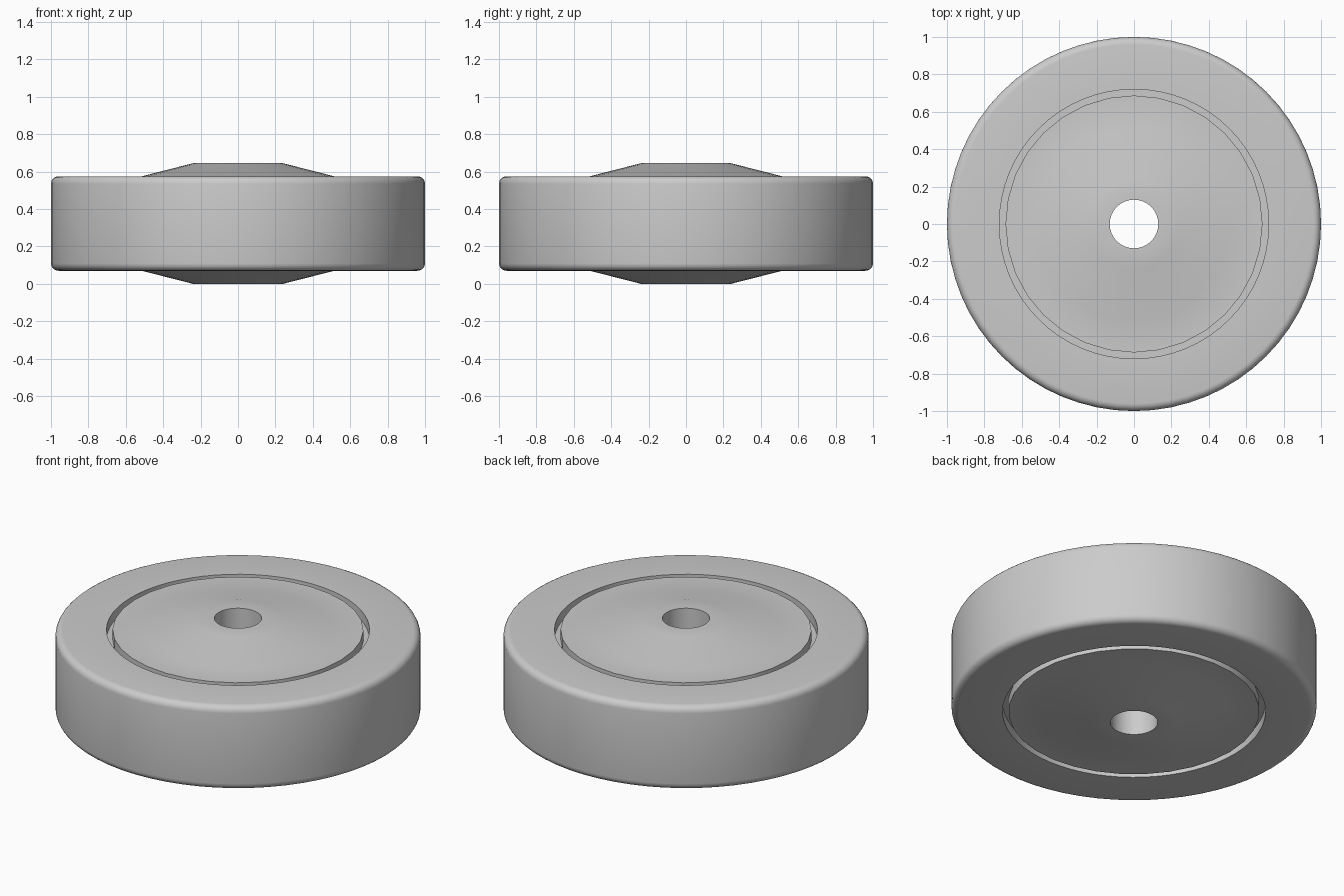
import bpy
import bmesh
import math

if "Cube" in bpy.data.objects:
    bpy.data.objects.remove(bpy.data.objects["Cube"])

MID = 0.3225          # height of the mirror plane
HALF = 0.2525         # half the tread width
HUB_HALF = 0.3225     # half the hub thickness

grey = bpy.data.materials.new("plain grey")
grey.use_nodes = True
colour = (0.6, 0.6, 0.6, 1)
grey.diffuse_color = colour
grey.node_tree.nodes["Principled BSDF"].inputs["Base Color"].default_value = colour


def lathe(name, upper, sides):
    """Turn the upper half profile (radius, height above middle), mirrored below, into a ring."""
    profile = upper + [(r, -h) for r, h in reversed(upper)]
    bm = bmesh.new()
    rings = []
    for r, h in profile:
        ring = []
        for i in range(sides):
            a = math.tau * i / sides
            ring.append(bm.verts.new((r * math.cos(a), r * math.sin(a), MID + h)))
        rings.append(ring)
    for k, low in enumerate(rings):
        high = rings[(k + 1) % len(rings)]
        for i in range(sides):
            j = (i + 1) % sides
            bm.faces.new((low[i], low[j], high[j], high[i]))
    bmesh.ops.recalc_face_normals(bm, faces=bm.faces)
    mesh = bpy.data.meshes.new(name)
    bm.to_mesh(mesh)
    bm.free()
    obj = bpy.data.objects.new(name, mesh)
    bpy.context.collection.objects.link(obj)
    mesh.materials.append(grey)
    bpy.ops.object.select_all(action="DESELECT")
    obj.select_set(True)
    bpy.context.view_layer.objects.active = obj
    bpy.ops.object.shade_smooth_by_angle(angle=math.radians(35))
    return obj


# Wheel rim: shallow groove floor, inner wall, flat side and rounded shoulder
ROUND = 0.04
shoulder = [(1 - ROUND + ROUND * math.sin(a), HALF - ROUND + ROUND * math.cos(a))
            for a in (math.pi / 2 * k / 5 for k in range(6))]
lathe("outer_ring", [(0.66, HALF - 0.06), (0.72, HALF - 0.06), (0.72, HALF)] + shoulder, 64)

# Hub disc: through hole, flat boss, sloping shoulder and flat margin
lathe("hub", [(0.13, HUB_HALF), (0.24, HUB_HALF), (0.515, HALF),
              (0.687, HALF), (0.687, HALF - 0.08)], 32)
